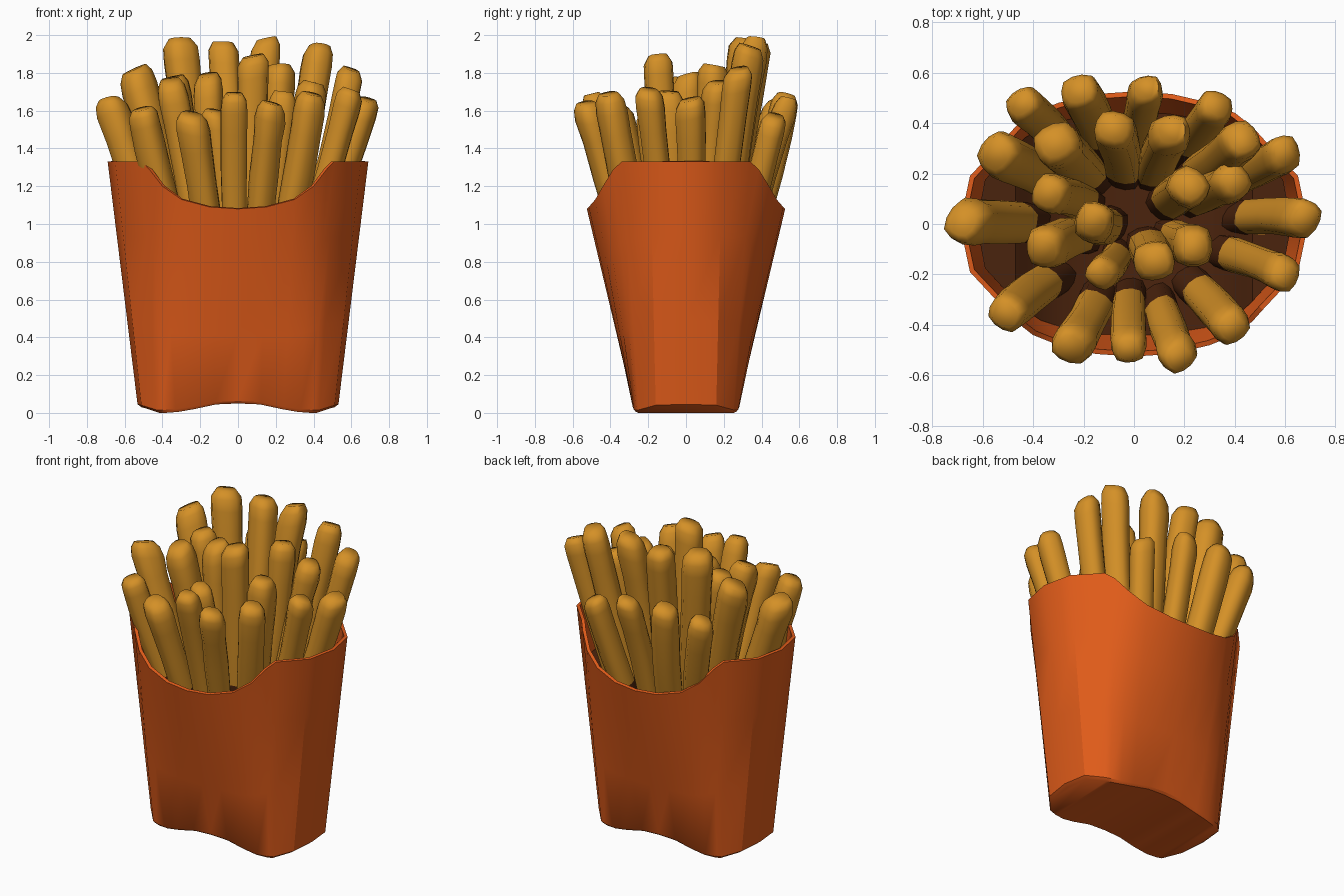
import bpy, bmesh, math, random
from mathutils import Vector

random.seed(4)
cube = bpy.data.objects.get("Cube")
if cube:
    bpy.data.objects.remove(cube)


def material(name, rgb):
    m = bpy.data.materials.new(name)
    m.use_nodes = True
    m.diffuse_color = (*rgb, 1)
    m.node_tree.nodes["Principled BSDF"].inputs["Base Color"].default_value = (*rgb, 1)
    return m


orange = material("carton orange", (0.74, 0.105, 0.01))
golden = material("fried golden", (0.66, 0.28, 0.02))
brown = material("deep brown", (0.07, 0.017, 0.004))


def finish(bm, name, mats, angle, thickness=0):
    bmesh.ops.recalc_face_normals(bm, faces=bm.faces)
    mesh = bpy.data.meshes.new(name)
    bm.to_mesh(mesh)
    bm.free()
    for m in mats:
        mesh.materials.append(m)
    ob = bpy.data.objects.new(name, mesh)
    bpy.context.collection.objects.link(ob)
    bpy.ops.object.select_all(action="DESELECT")
    bpy.context.view_layer.objects.active = ob
    ob.select_set(True)
    if thickness:
        shell = ob.modifiers.new("paper thickness", "SOLIDIFY")
        shell.thickness = thickness
        shell.offset = -1
        bpy.ops.object.modifier_apply(modifier=shell.name)
    bpy.ops.object.shade_smooth_by_angle(angle=math.radians(angle))


# Carton outline: one quarter of the bottom edge and the rim, front centre to side
BOTTOM = [(0, .28, .05), (.12, .28, .045), (.24, .28, .02), (.33, .275, .005),
          (.4, .26, 0), (.43, .25, 0), (.51, .16, .025), (.53, 0, .03)]
RIM = [(0, .525, 1.08), (.15, .515, 1.09), (.3, .48, 1.13), (.4, .44, 1.2),
       (.47, .385, 1.29), (.51, .34, 1.33), (.65, .19, 1.33), (.69, 0, 1.33)]


def section(t, scale=1.0):
    """Full closed ring between the bottom edge and the rim."""
    q = [Vector(a).lerp(Vector(b), t) for a, b in zip(BOTTOM, RIM)]
    q = [Vector((p.x * scale, p.y * scale, p.z)) for p in q]
    front = [Vector((p.x, -p.y, p.z)) for p in q]
    right_half = front + q[-2::-1]
    left_half = [Vector((-p.x, p.y, p.z)) for p in right_half[-2:0:-1]]
    return right_half + left_half


def bridge(bm, rings):
    faces = []
    for a, b in zip(rings, rings[1:]):
        n = len(a)
        for i in range(n):
            faces.append(bm.faces.new((a[i], a[(i + 1) % n], b[(i + 1) % n], b[i])))
    return faces


def cap_strips(bm, ring):
    """Close a ring with strips that run front to back."""
    n, half = len(ring), len(ring) // 2
    for i in range(-half // 2, half // 2):
        quad = [ring[i % n], ring[(i + 1) % n], ring[(half - i - 1) % n], ring[(half - i) % n]]
        bm.faces.new(list(dict.fromkeys(quad)))


# Carton shell
bm = bmesh.new()
rings = [[bm.verts.new(p) for p in section(t, s)]
         for t, s in ((0, .965), (.012, 1), (.35, 1), (.7, 1), (1, 1))]
bridge(bm, rings)
cap_strips(bm, rings[0])
finish(bm, "carton", [orange], 32, 0.02)

# Dark filling deep between the fries
bm = bmesh.new()
cap_strips(bm, [bm.verts.new(p) for p in section(.75, .96)])
finish(bm, "inner_shadow_floor", [brown], 30)


def fry(name, tip, width):
    """Slightly bent stick with a rounded square section and a blunt slanted end."""
    tip = Vector(tip)
    base = Vector((tip.x * .48, tip.y * .48, .65))
    axis = tip - base
    turn = axis.to_track_quat("Z", "Y")
    roll = random.uniform(-.5, .5)
    bend = Vector((random.uniform(-.02, .02), random.uniform(-.02, .02), 0))
    slant = random.uniform(-.3, .3)
    dark_top = (1.0 - base.z) / axis.z
    bm = bmesh.new()
    rings = []
    for f, s in ((0, .9), (dark_top, .94), (.6, .97), (.8, 1), (.91, 1.03), (.965, .96), (1, .66)):
        r = width * s * random.uniform(.95, 1.05)
        ring = []
        for k in range(12):
            a = math.tau * k / 12 + math.tau / 24
            c, d = math.cos(a), math.sin(a)
            grow = r / (abs(c) ** 3 + abs(d) ** 3) ** (1 / 3)
            x, y = grow * c, grow * d * .94
            z = f * axis.length + (slant * x if f > .9 else 0)
            local = Vector((x * math.cos(roll) - y * math.sin(roll),
                            x * math.sin(roll) + y * math.cos(roll), z))
            ring.append(bm.verts.new(base + turn @ (local + bend * math.sin(math.pi * f))))
        rings.append(ring)
    sides = bridge(bm, rings)
    for face in sides[:12]:
        face.material_index = 1
    bm.faces.new(rings[0]).material_index = 1
    bm.faces.new(rings[-1])
    finish(bm, name, [golden, brown], 75)


# Fry tips by row, with half widths
ROWS = {
    "back_fry": [(-.45, .48, 1.64, .072), (-.22, .53, 1.68, .078),
                 (.05, .54, 1.66, .068), (.33, .47, 1.57, .07)],
    "tall_fry": [(-.55, .28, 1.82, .088), (-.31, .32, 1.98, .088), (-.08, .38, 1.96, .08),
                 (.15, .37, 1.98, .076), (.43, .34, 1.94, .082), (.6, .28, 1.82, .074)],
    "middle_fry": [(-.68, .01, 1.66, .084), (-.34, .12, 1.78, .078), (-.16, .01, 1.79, .076),
                   (.22, .15, 1.84, .078), (.4, .17, 1.75, .072), (.68, .02, 1.66, .074),
                   (-.36, -.1, 1.76, .08), (.08, -.15, 1.89, .082), (.24, -.09, 1.7, .078),
                   (.6, -.2, 1.71, .07), (-.13, -.2, 1.6, .064)],
    "front_fry": [(-.51, -.36, 1.61, .077), (-.25, -.49, 1.58, .078), (-.02, -.5, 1.69, .068),
                  (.18, -.53, 1.64, .072), (.39, -.41, 1.69, .078)],
}
for row, tips in ROWS.items():
    for i, (x, y, z, w) in enumerate(tips, 1):
        fry(f"{row}_{i}", (x, y, z), w)
